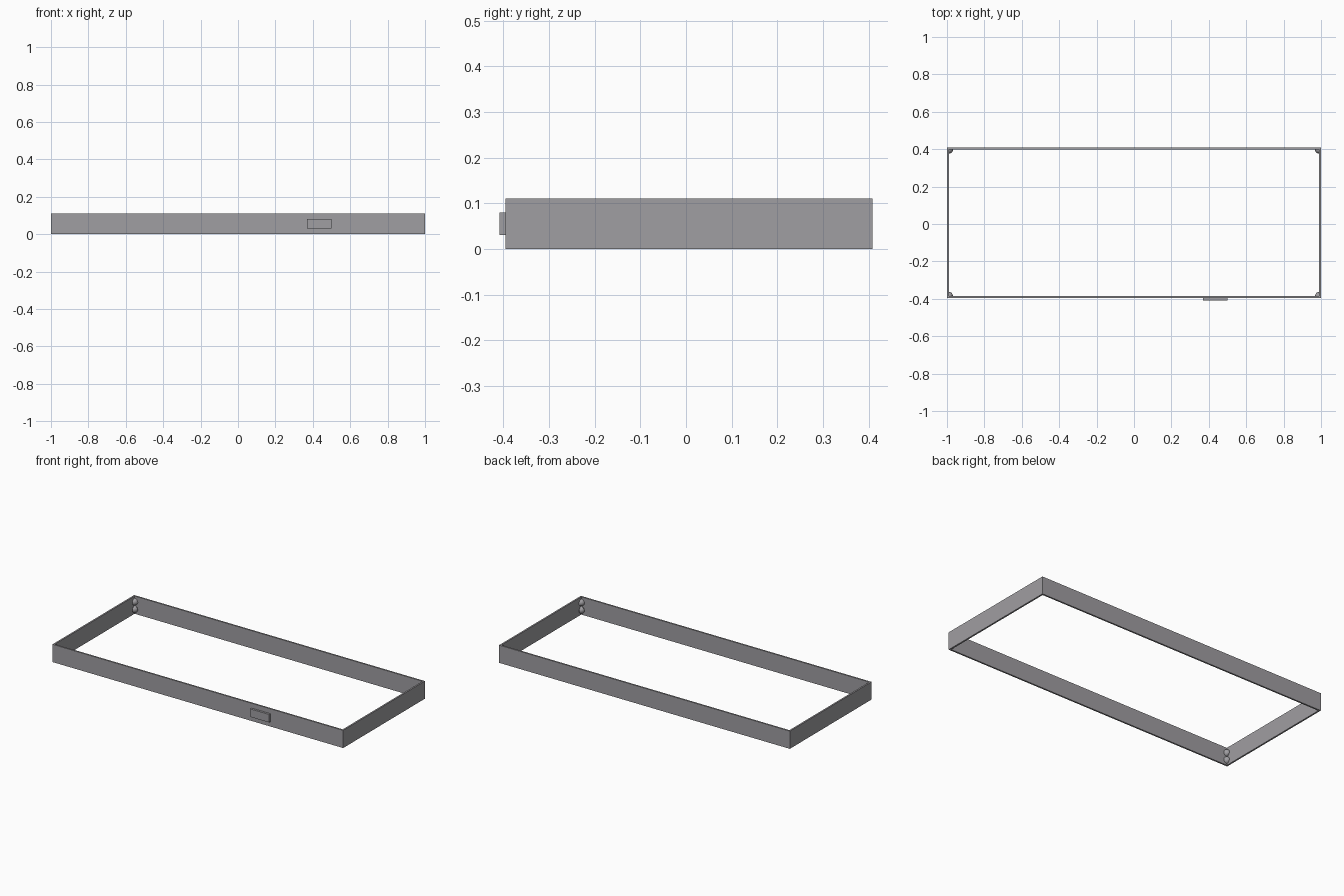
import bpy, bmesh
from mathutils import Vector

if "Cube" in bpy.data.objects:
    bpy.data.objects.remove(bpy.data.objects["Cube"])

def material(name, rgb):
    m = bpy.data.materials.new(name)
    m.diffuse_color = (*rgb, 1)
    m.use_nodes = True
    m.node_tree.nodes["Principled BSDF"].inputs["Base Color"].default_value = m.diffuse_color
    return m

GREY = material("metal grey", (0.35, 0.342, 0.36))

def finish(name, bm):
    me = bpy.data.meshes.new(name)
    bmesh.ops.recalc_face_normals(bm, faces=bm.faces)
    bm.to_mesh(me)
    bm.free()
    me.materials.append(GREY)
    ob = bpy.data.objects.new(name, me)
    bpy.context.collection.objects.link(ob)
    return ob

def box(name, lo, hi):
    bm = bmesh.new()
    bmesh.ops.create_cube(bm, size=1)
    for v in bm.verts:
        v.co = Vector([(l + h) / 2 + c * (h - l) for l, h, c in zip(lo, hi, v.co)])
    return finish(name, bm)

X, Y0, Y1, H, T = 1.0, -0.395, 0.408, 0.11, 0.01

# rectangular frame: hollow rim, one closed mesh
bm = bmesh.new()
rings = []
for inset in (0, T):
    for z in (0, H):
        x, a, b = X - inset, Y0 + inset, Y1 - inset
        rings.append([bm.verts.new((px, py, z)) for px, py in ((-x, a), (x, a), (x, b), (-x, b))])
ob, ot, ib, it = rings
for lo, hi in ((ob, ot), (ot, it), (it, ib), (ib, ob)):
    for i in range(4):
        j = (i + 1) % 4
        bm.faces.new((lo[i], lo[j], hi[j], hi[i]))
finish("frame", bm)

# small plate on the front wall
box("front_plate", (0.37, -0.408, 0.03), (0.5, Y0, 0.08))

# two rounded quarter-ball studs in each inner corner
for sx in (-1, 1):
    for sy, y in ((-1, Y0 + T), (1, Y1 - T)):
        for z in (0.03, 0.076):
            bm = bmesh.new()
            bmesh.ops.create_uvsphere(bm, u_segments=24, v_segments=12, radius=0.022)
            for n in ((sx, 0, 0), (0, sy, 0)):
                bmesh.ops.bisect_plane(bm, geom=bm.verts[:] + bm.edges[:] + bm.faces[:],
                                       plane_co=(0, 0, 0), plane_no=n, clear_outer=True)
            bmesh.ops.translate(bm, verts=bm.verts, vec=(sx * (X - T), y, z))
            for f in bm.faces:
                f.smooth = True
            finish("corner_stud", bm)
